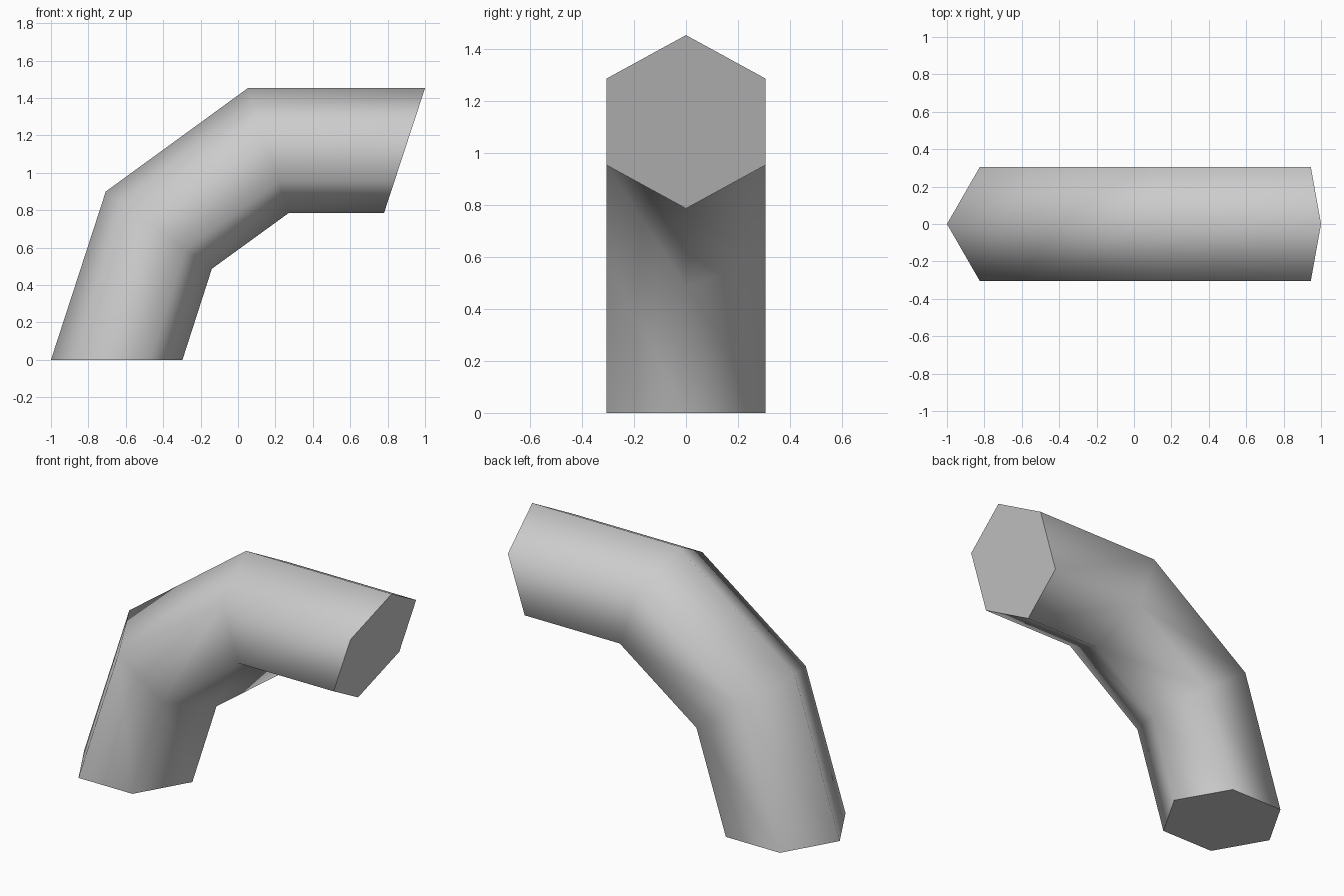
import bpy
import bmesh
from mathutils import Vector

cube = bpy.data.objects.get("Cube")
if cube:
    bpy.data.objects.remove(cube, do_unlink=True)

# Plain grey material
grey = bpy.data.materials.new("light_grey")
grey.use_nodes = True
colour = (0.6, 0.6, 0.6, 1)
grey.diffuse_color = colour
grey.node_tree.nodes["Principled BSDF"].inputs["Base Color"].default_value = colour

# Mitre joints along the bend: outer (x, z) and inner (x, z) corner
joints = [
    ((-1.0, 0.0), (-0.297, 0.0)),
    ((-0.707, 0.9), (-0.14, 0.487)),
    ((0.053, 1.453), (0.272, 0.786)),
    ((1.0, 1.453), (0.781, 0.786)),
]
half_width = 0.305
# Hexagon section: (fraction from outer to inner corner, side)
section = [(0, 0), (0.25, 1), (0.75, 1), (1, 0), (0.75, -1), (0.25, -1)]

bm = bmesh.new()
rings = []
for outer, inner in joints:
    a = Vector((outer[0], 0, outer[1]))
    b = Vector((inner[0], 0, inner[1]))
    rings.append([bm.verts.new(a.lerp(b, t) + Vector((0, s * half_width, 0)))
                  for t, s in section])

# Smooth walls between joints
for r0, r1 in zip(rings, rings[1:]):
    for i in range(len(section)):
        j = (i + 1) % len(section)
        bm.faces.new((r0[i], r0[j], r1[j], r1[i])).smooth = True

# Flat end caps with sharp rims
for ring in (rings[0], rings[-1]):
    cap = bm.faces.new(ring)
    for edge in cap.edges:
        edge.smooth = False

bmesh.ops.recalc_face_normals(bm, faces=bm.faces)
mesh = bpy.data.meshes.new("bent_pipe")
bm.to_mesh(mesh)
bm.free()
mesh.materials.append(grey)
pipe = bpy.data.objects.new("bent_pipe", mesh)
bpy.context.collection.objects.link(pipe)
